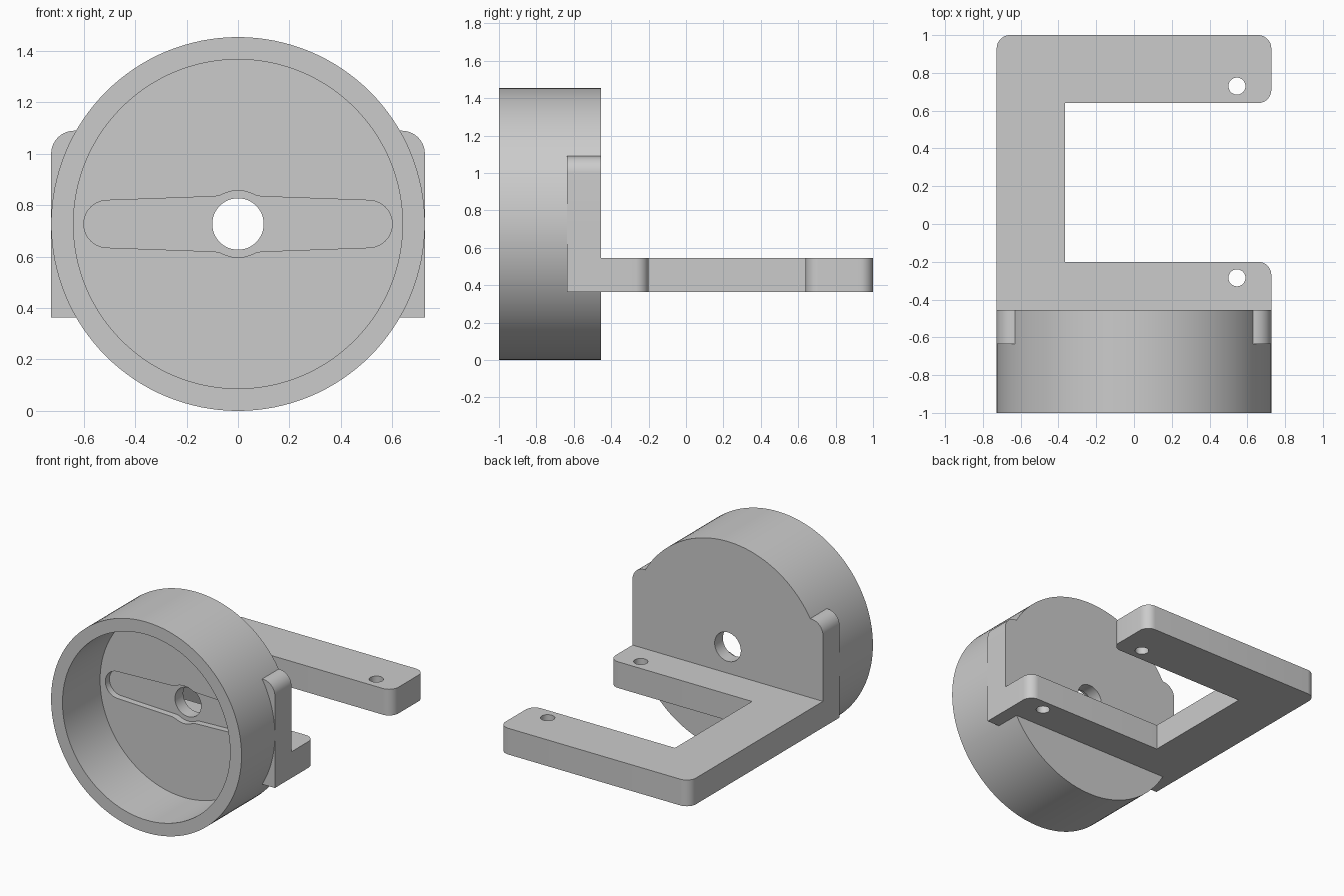
import bpy, bmesh, math
from mathutils import Vector

cube = bpy.data.objects.get("Cube")
if cube:
    bpy.data.objects.remove(cube)

R = 0.727            # housing radius, also its centre height
BACK = -0.455        # rear face of the housing

grey = bpy.data.materials.new("plain grey")
grey.use_nodes = True
colour = (0.6, 0.6, 0.6, 1)
grey.diffuse_color = colour
grey.node_tree.nodes["Principled BSDF"].inputs["Base Color"].default_value = colour


def rounded(corners, steps=10):
    """Outline from (x, y, radius) corners, each replaced by a tangent arc."""
    out = []
    for i, (x, y, r) in enumerate(corners):
        p = Vector((x, y))
        if r == 0:
            out.append(p)
            continue
        a = (Vector(corners[i - 1][:2]) - p).normalized()
        b = (Vector(corners[(i + 1) % len(corners)][:2]) - p).normalized()
        half = a.angle(b) / 2
        centre = p + (a + b).normalized() * (r / math.sin(half))
        start = p + a * (r / math.tan(half)) - centre
        end = p + b * (r / math.tan(half)) - centre
        sweep = math.atan2(start.x * end.y - start.y * end.x, start.dot(end))
        for k in range(steps + 1):
            t = sweep * k / steps
            c, s = math.cos(t), math.sin(t)
            out.append(centre + Vector((start.x * c - start.y * s,
                                        start.x * s + start.y * c)))
    return out


def circle(x, y, r, n):
    return [Vector((x + r * math.cos(math.tau * k / n),
                    y + r * math.sin(math.tau * k / n))) for k in range(n)]


def prism(name, outline, axis, low, high):
    """Extrude an outline along y (outline in x, z) or z (outline in x, y)."""
    bm = bmesh.new()
    rings = []
    for d in (low, high):
        rings.append([bm.verts.new((p.x, d, p.y) if axis == "y" else (p.x, p.y, d))
                      for p in outline])
    bm.faces.new(rings[0])
    bm.faces.new(rings[1])
    n = len(outline)
    for i in range(n):
        j = (i + 1) % n
        bm.faces.new((rings[0][i], rings[0][j], rings[1][j], rings[1][i]))
    bmesh.ops.recalc_face_normals(bm, faces=bm.faces)
    mesh = bpy.data.meshes.new(name)
    bm.to_mesh(mesh)
    bm.free()
    mesh.materials.append(grey)
    obj = bpy.data.objects.new(name, mesh)
    bpy.context.collection.objects.link(obj)
    return obj


def combine(target, tool, operation):
    mod = target.modifiers.new(tool.name, "BOOLEAN")
    mod.operation, mod.solver, mod.object = operation, "EXACT", tool
    bpy.context.view_layer.objects.active = target
    bpy.ops.object.modifier_apply(modifier=mod.name)
    bpy.data.objects.remove(tool)


# Round housing with a square-shouldered mounting plate at its back
body = prism("mount_bracket", circle(0, R, R, 128), "y", -1, BACK)
plate = prism("back_plate", rounded([(-R, 0.364, 0), (R, 0.364, 0),
                                     (R, 1.09, 0.09), (-R, 1.09, 0.09)]),
              "y", -0.636, BACK)
combine(body, plate, "UNION")

# Horizontal C-shaped bracket
arms = prism("bracket_arms", rounded([
    (-R, -0.5, 0), (R, -0.5, 0), (R, -0.2, 0.07), (-0.364, -0.2, 0),
    (-0.364, 0.64, 0), (R, 0.64, 0.07), (R, 1, 0.07), (-R, 1, 0.07)]),
    "z", 0.364, 0.545)
combine(body, arms, "UNION")

# Deep cup open to the front
combine(body, prism("cup_cutter", circle(0, R, 0.64, 128), "y", -1.1, -0.59),
        "DIFFERENCE")

# Shallow tapered slot with a round swelling in the middle
quarter = [Vector((0.508 + 0.092 * math.cos(t), 0.092 * math.sin(t)))
           for t in (math.pi / 2 * k / 10 for k in range(11))]
quarter += [Vector((0.09, 0.107)), Vector((0.07, 0.111))]
quarter += [Vector((0.13 * math.sin(t), 0.13 * math.cos(t)))
            for t in (0.4, 0.27, 0.13)]
top = quarter + [Vector((0, 0.13))] + [Vector((-p.x, p.y)) for p in reversed(quarter)]
loop = top + [Vector((p.x, -p.y)) for p in reversed(top[1:-1])]
combine(body, prism("slot_cutter", [p + Vector((0, R)) for p in loop],
                    "y", -0.7, -0.545), "DIFFERENCE")

# Shaft hole and the two screw holes
combine(body, prism("shaft_cutter", circle(0, R, 0.1, 48), "y", -0.8, 0),
        "DIFFERENCE")
for y in (-0.285, 0.73):
    combine(body, prism("screw_cutter", circle(0.545, y, 0.045, 32), "z", 0.2, 0.7),
            "DIFFERENCE")

# Smooth curved walls, keep edges crisp
bpy.ops.object.select_all(action="DESELECT")
body.select_set(True)
bpy.context.view_layer.objects.active = body
bpy.ops.object.shade_smooth_by_angle(angle=math.radians(25))
